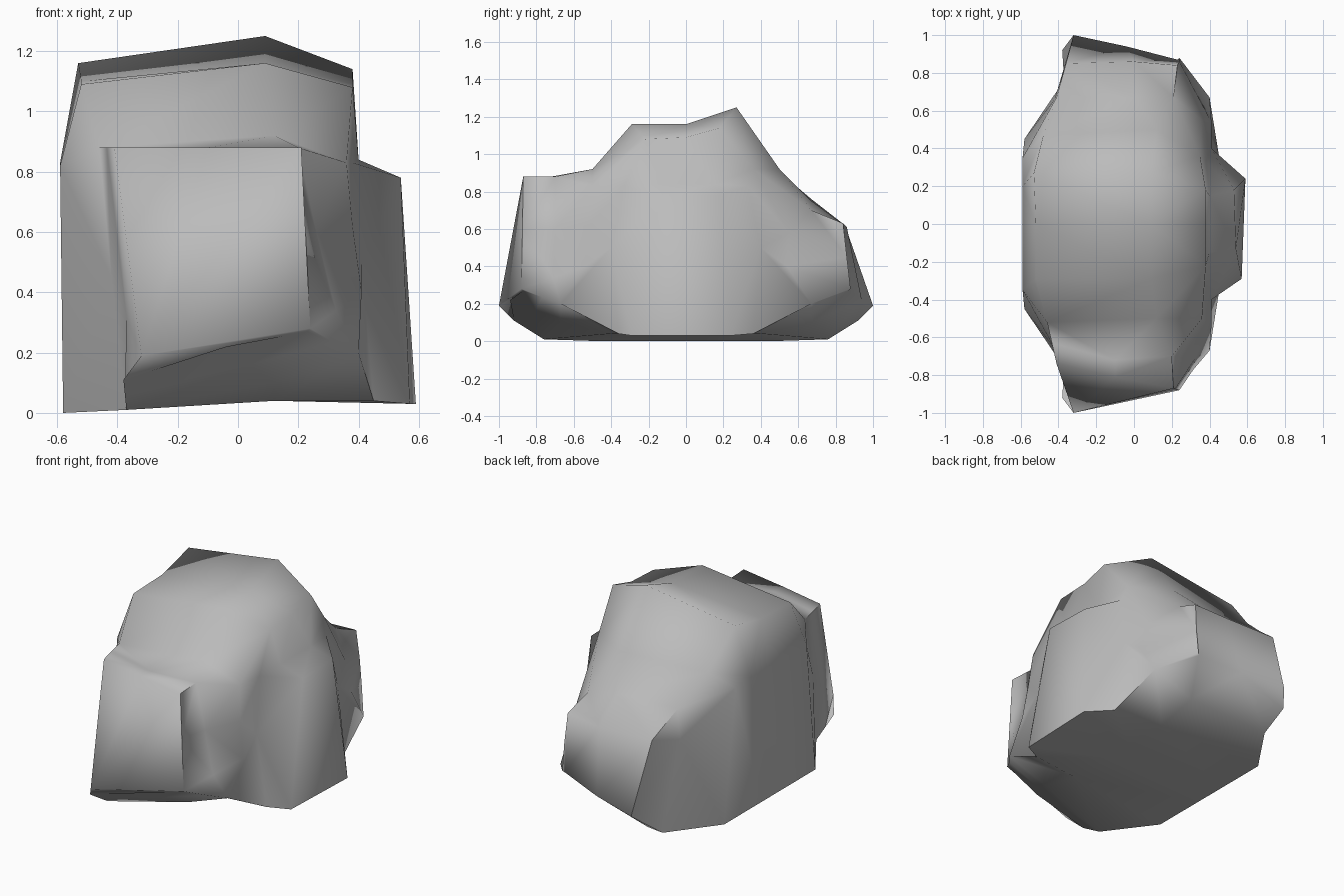
import bpy, bmesh
from mathutils import Vector

cube = bpy.data.objects.get("Cube")
if cube:
    bpy.data.objects.remove(cube, do_unlink=True)

# Every section runs round the boulder in this order
COLUMNS = ("base_left", "side_left", "top_left", "top_centre", "top_right",
           "shoulder", "side_right", "base_right", "base_centre")


def section(**points):
    return {name: Vector(points[name]) for name in COLUMNS}


def mirrored(source, **changes):
    """Copy a front section to the back, replacing the points that differ."""
    flipped = {name: Vector((p.x, -p.y, p.z)) for name, p in source.items()}
    flipped.update({name: Vector(p) for name, p in changes.items()})
    return flipped


def halfway(first, second, **changes):
    """Make a section between two others, replacing the points that differ."""
    middle_points = {name: first[name].lerp(second[name], .5) for name in COLUMNS}
    middle_points.update({name: Vector(p) for name, p in changes.items()})
    return middle_points


# Front face of the forward block
front_face = section(
    base_left=(-.38, -.92, .11), side_left=(-.32, -1, .19),
    top_left=(-.41, -.74, .88), top_centre=(-.1, -.81, .88), top_right=(.21, -.87, .88),
    shoulder=(.22, -.87, .6), side_right=(.24, -.88, .28),
    base_right=(.23, -.87, .27), base_centre=(-.04, -.94, .22))

# Step where the forward block meets the main mass
front_step = section(
    base_left=(-.37, -.76, .01), side_left=(-.42, -.66, .45),
    top_left=(-.46, -.52, .88), top_centre=(.12, -.5, .92), top_right=(.36, -.5, .83),
    shoulder=(.38, -.52, .62), side_right=(.41, -.54, .4),
    base_right=(.4, -.67, .2), base_centre=(.12, -.67, .1))

# Top of the forward block, pinched in on its right
front_block = halfway(
    front_face, front_step,
    top_centre=(-.1, -.72, .88), top_right=(.2, -.7, .88), shoulder=(.26, -.7, .6))

# Front of the main mass
front_mass = section(
    base_left=(-.58, -.45, 0), side_left=(-.59, -.35, .82),
    top_left=(-.52, -.29, 1.09), top_centre=(.09, -.29, 1.16), top_right=(.38, -.22, 1.08),
    shoulder=(.38, -.33, .83), side_right=(.41, -.4, .5),
    base_right=(.45, -.36, .04), base_centre=(.12, -.4, .04))

# Two sections through the side bulge and the crown
middle = section(
    base_left=(-.58, -.1, 0), side_left=(-.59, 0, .82),
    top_left=(-.52, 0, 1.1), top_centre=(.09, 0, 1.16), top_right=(.38, 0, 1.09),
    shoulder=(.4, -.15, .84), side_right=(.54, -.13, .78),
    base_right=(.57, -.29, .03), base_centre=(.12, -.1, .04))
crown = mirrored(
    middle, side_left=(-.59, .2, .83),
    top_left=(-.53, .27, 1.16), top_centre=(.09, .27, 1.25), top_right=(.38, .18, 1.14),
    side_right=(.53, .18, .78), base_right=(.59, .24, .03))

# The back repeats the front, with a lower and steeper top
back_mass = mirrored(
    front_mass, top_left=(-.48, .47, .93), top_centre=(.12, .5, .92), top_right=(.35, .36, .92))
back_step = mirrored(
    front_step, side_left=(-.42, .66, .57), top_left=(-.41, .67, .76),
    top_centre=(0, .67, .75), top_right=(.21, .67, .7), shoulder=(.36, .55, .58))
back_face = mirrored(
    front_face, top_left=(-.36, .85, .62), top_centre=(0, .86, .61), top_right=(.23, .84, .63),
    shoulder=(.24, .86, .45))

# Bridge the sections and close both ends
bm = bmesh.new()
rings = [[bm.verts.new(s[name]) for name in COLUMNS] for s in
         (front_face, front_block, front_step, front_mass, middle,
          crown, back_mass, back_step, back_face)]
for ring, following in zip(rings, rings[1:]):
    for i in range(len(COLUMNS)):
        j = (i + 1) % len(COLUMNS)
        bm.faces.new((ring[i], ring[j], following[j], following[i]))
for ring in (rings[0], rings[-1]):
    bm.faces.new(ring)
bmesh.ops.triangulate(bm, faces=bm.faces[:], quad_method='SHORT_EDGE')
bmesh.ops.recalc_face_normals(bm, faces=bm.faces[:])

mesh = bpy.data.meshes.new("boulder")
bm.to_mesh(mesh)
bm.free()
boulder = bpy.data.objects.new("boulder", mesh)
bpy.context.collection.objects.link(boulder)

# Plain grey stone
stone = bpy.data.materials.new("grey_stone")
stone.use_nodes = True
stone.diffuse_color = (.5, .5, .5, 1)
shader = stone.node_tree.nodes["Principled BSDF"]
shader.inputs["Base Color"].default_value = stone.diffuse_color
shader.inputs["Roughness"].default_value = .9
mesh.materials.append(stone)

# Worn, rounded shading that keeps only the hardest breaks
bpy.ops.object.select_all(action='DESELECT')
boulder.select_set(True)
bpy.context.view_layer.objects.active = boulder
bpy.ops.object.shade_smooth_by_angle(angle=1.32)
